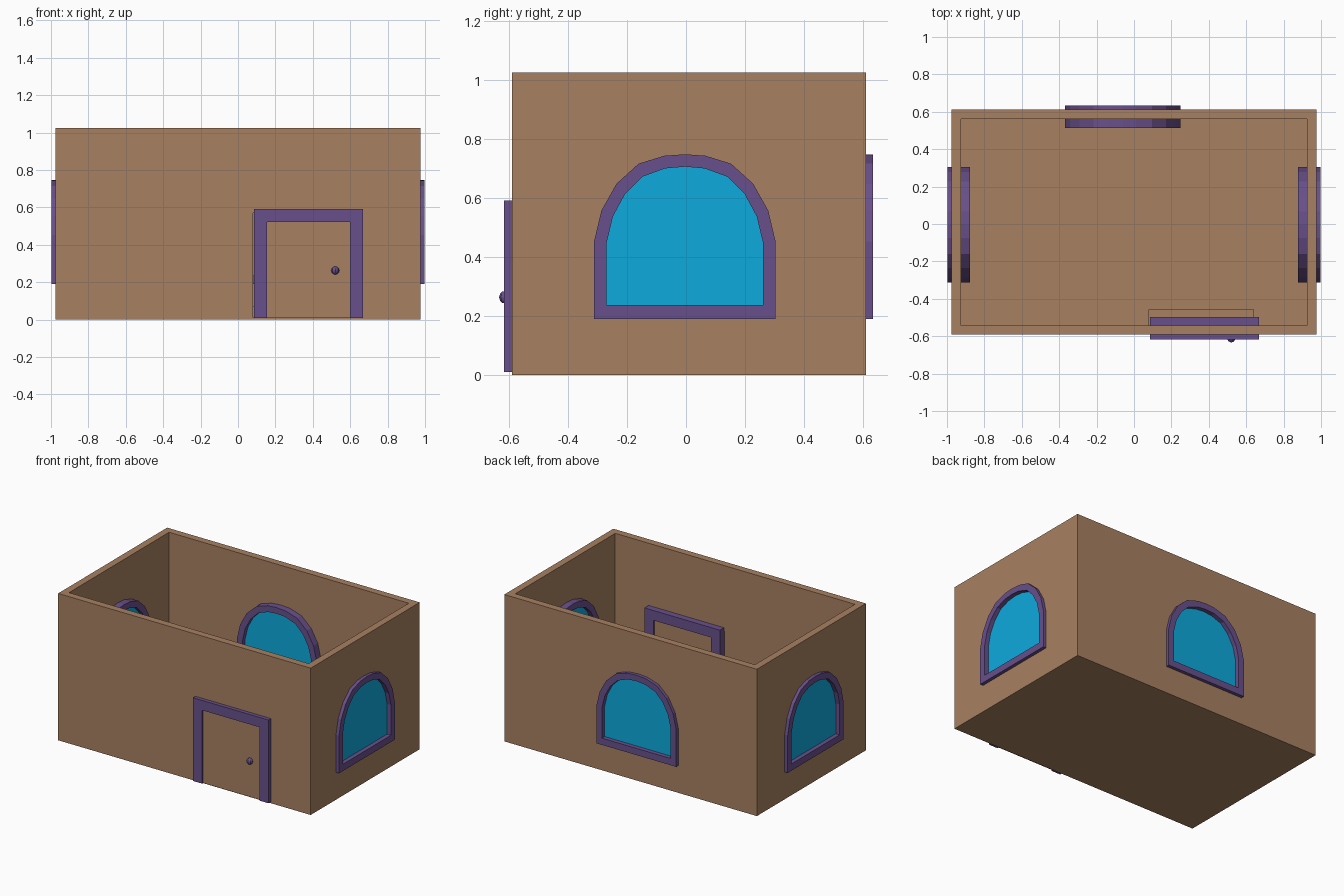
import bpy, bmesh, math
from mathutils import Matrix, Vector

if "Cube" in bpy.data.objects:
    bpy.data.objects.remove(bpy.data.objects["Cube"])


def material(name, rgb):
    m = bpy.data.materials.new(name)
    m.diffuse_color = (*rgb, 1)
    m.use_nodes = True
    m.node_tree.nodes["Principled BSDF"].inputs["Base Color"].default_value = m.diffuse_color
    return m


CLAY = material("clay", (0.39, 0.22, 0.12))
PURPLE = material("purple", (0.14, 0.08, 0.26))
BLUE = material("blue", (0.004, 0.40, 0.72))


def add_object(name, bm, mat, loc=(0, 0, 0), turn=0):
    bmesh.ops.recalc_face_normals(bm, faces=bm.faces)
    me = bpy.data.meshes.new(name)
    bm.to_mesh(me)
    bm.free()
    me.materials.append(mat)
    ob = bpy.data.objects.new(name, me)
    bpy.context.collection.objects.link(ob)
    ob.matrix_world = Matrix.Translation(loc) @ Matrix.Rotation(turn, 4, 'Z')
    return ob


def prism(name, outline, depth, mat, loc, turn=0):
    """Outline in local x/z, extruded along y and centred on y = 0."""
    bm = bmesh.new()
    f = bm.faces.new([bm.verts.new((x, -depth / 2, z)) for x, z in outline])
    ext = bmesh.ops.extrude_face_region(bm, geom=[f], use_keep_orig=True)
    top = [v for v in ext["geom"] if isinstance(v, bmesh.types.BMVert)]
    bmesh.ops.translate(bm, verts=top, vec=(0, depth, 0))
    return add_object(name, bm, mat, loc, turn)


def ring(name, outer, inner, depth, mat, loc, turn=0):
    """Closed frame between two outlines with equal point counts."""
    bm = bmesh.new()
    h, n = depth / 2, len(outer)
    loops = [[bm.verts.new((x, y, z)) for x, z in o]
             for o, y in ((outer, -h), (outer, h), (inner, h), (inner, -h))]
    for k in range(4):
        a, b = loops[k], loops[(k + 1) % 4]
        for i in range(n):
            j = (i + 1) % n
            bm.faces.new((a[i], a[j], b[j], b[i]))
    return add_object(name, bm, mat, loc, turn)


def mirrored(half):
    """Right half, bottom to apex, completed by its mirror image."""
    return half + [(-x, z) for x, z in reversed(half) if x > 0]


def rect(x0, x1, z0, z1):
    return [(x0, z0), (x1, z0), (x1, z1), (x0, z1)]


# Open-topped room shell with a floor
bm = bmesh.new()
X, Y0, Y1, H, T = 0.975, -0.591, 0.611, 1.025, 0.07
bmesh.ops.create_cube(bm, size=1)
for v in bm.verts:
    v.co = Vector((v.co.x * 2 * X, Y0 if v.co.y < 0 else Y1, H if v.co.z > 0 else 0))
bm.faces.ensure_lookup_table()
top = max(bm.faces, key=lambda f: f.calc_center_median().z)
bmesh.ops.inset_region(bm, faces=[top], thickness=T)
ext = bmesh.ops.extrude_discrete_faces(bm, faces=[top])
bmesh.ops.translate(bm, verts=ext["faces"][0].verts, vec=(0, 0, T - H))
walls = add_object("walls", bm, CLAY)

# Arched windows, each a frame through the wall with a pane in the middle
outer = mirrored([(.308, .19), (.308, .452), (.283, .557), (.232, .648),
                  (.157, .716), (.07, .743), (0, .748)])
inner = mirrored([(.265, .237), (.265, .449), (.244, .537), (.203, .613),
                  (.144, .672), (.067, .700), (0, .706)])
middle = [((a + c) / 2, (b + d) / 2) for (a, b), (c, d) in zip(outer, inner)]
cutters = []
quarter = math.pi / 2
for side, loc, turn in (("right", (0.938, -.004, 0), quarter),
                        ("left", (-0.938, -.004, 0), quarter),
                        ("back", (-.06, .574, 0), 0)):
    ring(side + "_window_frame", outer, inner, 0.12, PURPLE, loc, turn)
    prism(side + "_window_pane", inner, 0.06, BLUE, loc, turn)
    cutters.append(prism(side + "_window_cutter", middle, 0.2, CLAY, loc, turn))

# Door frame, door panel and knob
door_at = (0, -0.557, 0)
prism("door_frame", [(.086, .01), (.156, .01), (.156, .522), (.599, .522),
                     (.599, .01), (.668, .01), (.668, .591), (.086, .591)],
      0.122, PURPLE, door_at)
prism("door_panel", rect(.156, .599, .01, .522), 0.1, CLAY, door_at)
cutters.append(prism("door_cutter", rect(.081, .64, .012, .57), 0.2, CLAY, door_at))
bm = bmesh.new()
bmesh.ops.create_uvsphere(bm, u_segments=8, v_segments=6, radius=0.022)
add_object("door_knob", bm, PURPLE, (.52, -.612, .263))

# Cut the openings through the walls
for c in cutters:
    mod = walls.modifiers.new(c.name, 'BOOLEAN')
    mod.operation = 'DIFFERENCE'
    mod.solver = 'EXACT'
    mod.object = c
bpy.context.view_layer.objects.active = walls
for mod in list(walls.modifiers):
    bpy.ops.object.modifier_apply(modifier=mod.name)
for c in cutters:
    bpy.data.objects.remove(c)
